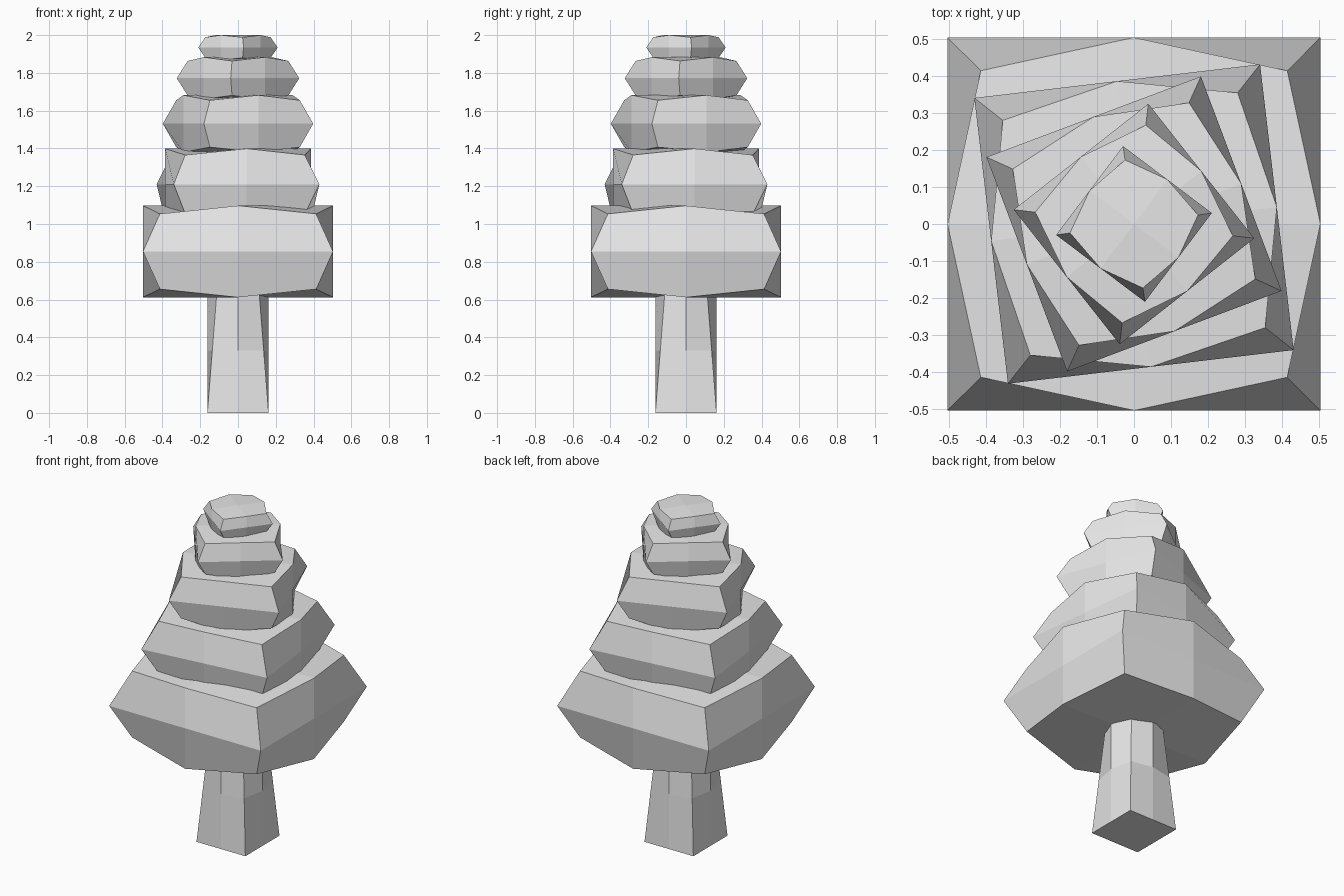
import bpy
import bmesh
from math import radians

if "Cube" in bpy.data.objects:
    bpy.data.objects.remove(bpy.data.objects["Cube"], do_unlink=True)

# One plain grey for the whole tree
grey = bpy.data.materials.new("light_grey")
grey.use_nodes = True
colour = (0.8, 0.8, 0.8, 1)
grey.diffuse_color = colour
grey.node_tree.nodes["Principled BSDF"].inputs["Base Color"].default_value = colour


def block(name, half, low, high, turn, shape):
    """Box split once per side; shape(co) moves points of the -1..1 cube."""
    bm = bmesh.new()
    bmesh.ops.create_cube(bm, size=2)
    bmesh.ops.subdivide_edges(bm, edges=bm.edges[:], cuts=1, use_grid_fill=True)
    for v in bm.verts:
        shape(v.co)
    mesh = bpy.data.meshes.new(name)
    bm.to_mesh(mesh)
    bm.free()
    mesh.materials.append(grey)
    obj = bpy.data.objects.new(name, mesh)
    obj.location.z = (low + high) / 2
    obj.scale = (half, half, (high - low) / 2)
    obj.rotation_euler.z = radians(turn)
    bpy.context.collection.objects.link(obj)


def pull_corners(co):
    if co.length > 1.6:
        co *= 0.822


def taper_corners(co):
    # Upright edges lean inward, side centres stay upright
    if abs(co.x * co.y) > 0.5:
        co.xy *= 1 - 0.16 * (co.z + 1)


# Trunk
block("trunk", 0.162, 0, 0.66, 0, taper_corners)

# Foliage tiers, each smaller and turned further: half width, bottom, top, turn
tiers = [
    (0.503, 0.612, 1.097, 0),
    (0.388, 1.021, 1.399, 6.7),
    (0.309, 1.380, 1.682, 20.6),
    (0.231, 1.661, 1.883, 38.2),
    (0.150, 1.868, 2.000, 53),
]
for i, (half, low, high, turn) in enumerate(tiers):
    block(f"foliage_tier_{i + 1}", half, low, high, turn, pull_corners)
